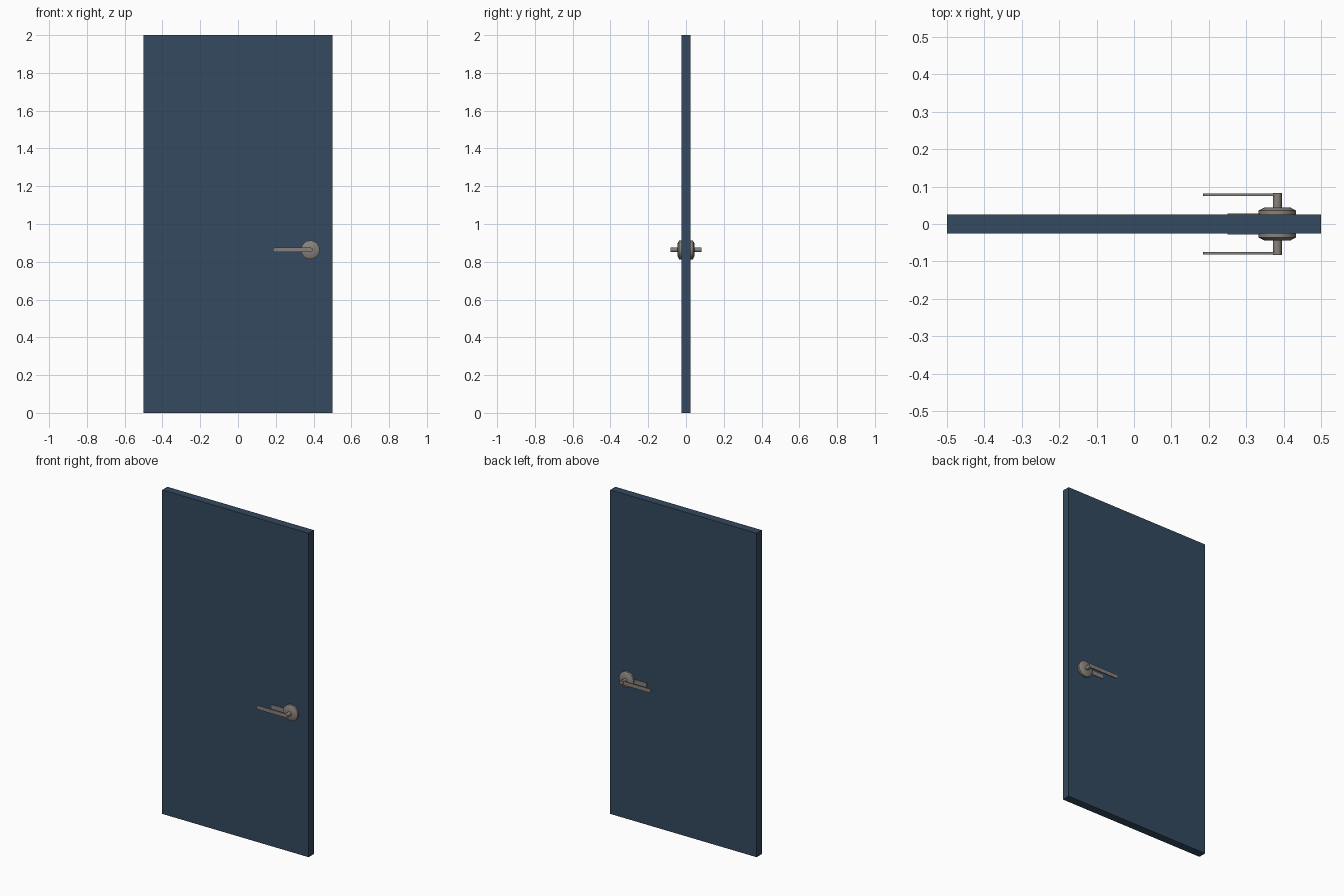
import bpy, bmesh, math
from mathutils import Vector

if "Cube" in bpy.data.objects:
    bpy.data.objects.remove(bpy.data.objects["Cube"])


def material(name, rgb):
    m = bpy.data.materials.new(name)
    m.diffuse_color = (*rgb, 1)
    m.use_nodes = True
    m.node_tree.nodes["Principled BSDF"].inputs["Base Color"].default_value = m.diffuse_color
    return m


BLUE = material("slate blue paint", (0.034, 0.067, 0.112))
METAL = material("brushed metal", (0.25, 0.22, 0.20))
HX, HZ = 0.383, 0.863          # handle axis


def finish(bm, name, mat, smooth=False):
    bmesh.ops.recalc_face_normals(bm, faces=bm.faces)
    me = bpy.data.meshes.new(name)
    bm.to_mesh(me)
    bm.free()
    me.materials.append(mat)
    ob = bpy.data.objects.new(name, me)
    bpy.context.collection.objects.link(ob)
    if smooth:
        bpy.ops.object.select_all(action='DESELECT')
        ob.select_set(True)
        bpy.context.view_layer.objects.active = ob
        bpy.ops.object.shade_smooth_by_angle(angle=math.radians(30))
    return ob


def box(name, lo, hi, mat):
    lo, hi = Vector(lo), Vector(hi)
    bm = bmesh.new()
    bmesh.ops.create_cube(bm, size=1)
    for v in bm.verts:
        v.co = (lo + hi) / 2 + v.co * (hi - lo)
    return finish(bm, name, mat)


def turned(name, profile, sides, side):
    """Capped solid of (radius, y) rings around the handle axis."""
    bm = bmesh.new()
    rings = []
    for r, y in profile:
        rings.append([bm.verts.new((HX + r * math.cos(a), side * y, HZ + r * math.sin(a)))
                      for a in (2 * math.pi * i / sides for i in range(sides))])
    for a, b in zip(rings, rings[1:]):
        for i in range(sides):
            j = (i + 1) % sides
            bm.faces.new((a[i], a[j], b[j], b[i]))
    bm.faces.new(rings[0])
    bm.faces.new(rings[-1])
    return finish(bm, name, METAL, True)


def lever(name, side):
    """Flat bar with rounded ends."""
    x0, x1, h = 0.184, 0.394, 0.012
    outline = []
    for cx, start in ((x1 - h, -90), (x0 + h, 90)):
        for i in range(9):
            a = math.radians(start + i * 22.5)
            outline.append((cx + h * math.cos(a), HZ + h * math.sin(a)))
    bm = bmesh.new()
    near, far = ([bm.verts.new((x, side * y, z)) for x, z in outline]
                 for y in (0.075, 0.081))
    bm.faces.new(near)
    bm.faces.new(far)
    n = len(outline)
    for i in range(n):
        j = (i + 1) % n
        bm.faces.new((near[i], near[j], far[j], far[i]))
    return finish(bm, name, METAL, True)


# Door slab
box("door_panel", (-0.5, -0.025, 0), (0.5, 0.025, 2), BLUE)

# Matching handle set on each face
for label, s in (("front", -1), ("back", 1)):
    turned(label + "_rosette", [(0.05, 0.02), (0.05, 0.036), (0.035, 0.044)], 16, s)
    turned(label + "_spindle", [(0.012, 0.04), (0.012, 0.083)], 16, s)
    lever(label + "_lever", s)
    # Thin latch plate behind the lever
    ys = sorted((s * 0.024, s * 0.028))
    box(label + "_latch_plate", (0.25, ys[0], HZ - 0.012), (0.35, ys[1], HZ + 0.012), METAL)
